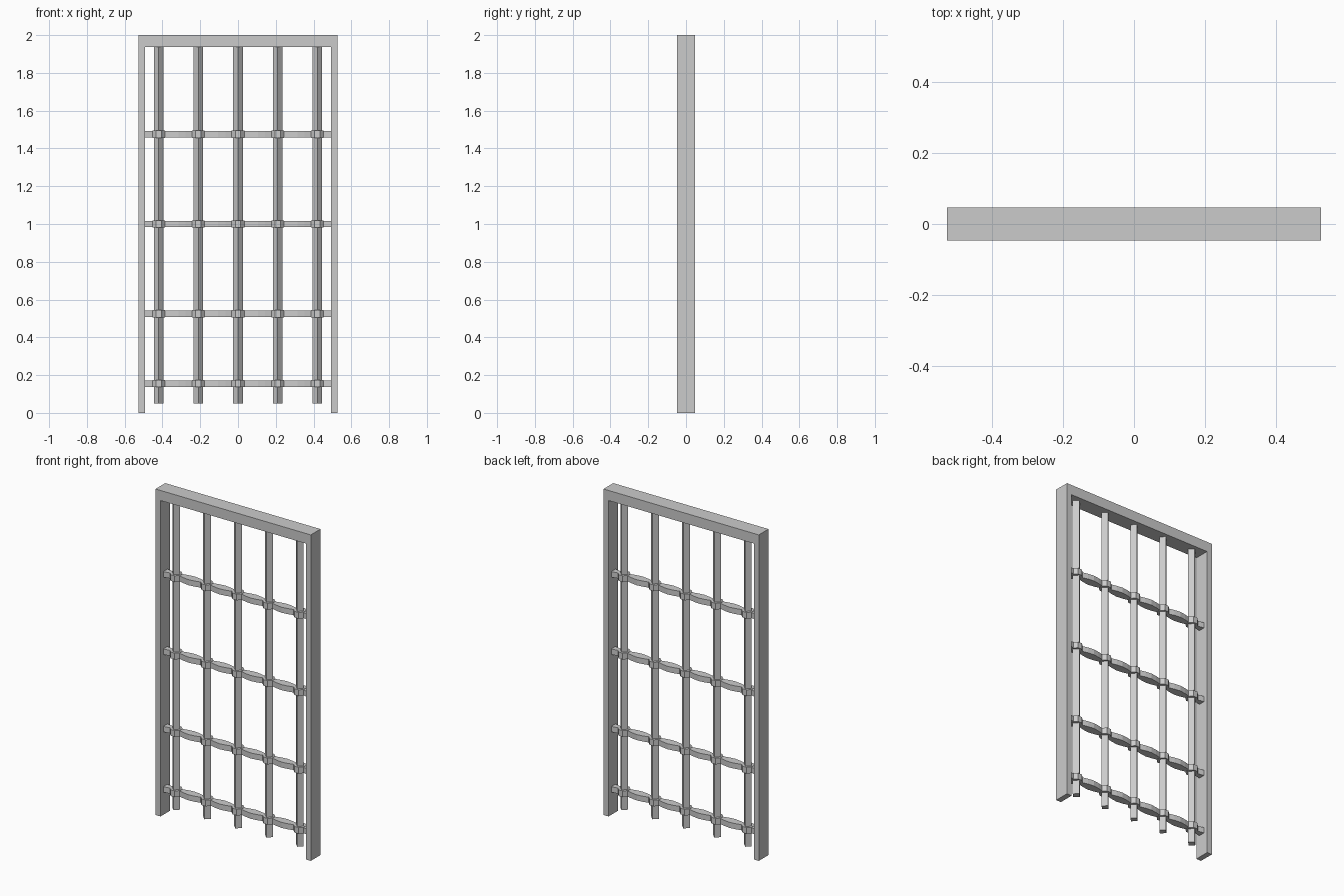
import bpy, bmesh, math

if "Cube" in bpy.data.objects:
    bpy.data.objects.remove(bpy.data.objects["Cube"])


def prism(name, points, axis, low, high):
    """Extrude a closed 2D outline along y or z."""
    bm = bmesh.new()
    place = (lambda a, b: (a, low, b)) if axis == 'y' else (lambda a, b: (a, b, low))
    face = bm.faces.new([bm.verts.new(place(a, b)) for a, b in points])
    ext = bmesh.ops.extrude_face_region(bm, geom=[face])
    d = high - low
    bmesh.ops.translate(bm, vec=(0, d, 0) if axis == 'y' else (0, 0, d),
                        verts=[v for v in ext['geom'] if isinstance(v, bmesh.types.BMVert)])
    bmesh.ops.recalc_face_normals(bm, faces=bm.faces)
    mesh = bpy.data.meshes.new(name)
    bm.to_mesh(mesh)
    bm.free()
    obj = bpy.data.objects.new(name, mesh)
    bpy.context.collection.objects.link(obj)
    return obj


def ngon(cx, r, n, turn=0.0):
    return [(cx + r * math.cos(turn + 2 * math.pi * i / n),
             r * math.sin(turn + 2 * math.pi * i / n)) for i in range(n)]


W, INNER, LINTEL = 0.527, 0.493, 1.938
PITCH = 0.21
bar_x = [PITCH * i for i in range(-2, 3)]
rail_z = [0.155, 0.525, 1.0, 1.475]

# Door frame: two posts and a lintel in one piece
prism("frame", [(-W, 0), (-INNER, 0), (-INNER, LINTEL), (INNER, LINTEL),
                (INNER, 0), (W, 0), (W, 2), (-W, 2)], 'y', -0.047, 0.047)

# Upright square bars, set corner-forward
for x in bar_x:
    prism("upright_bar", ngon(x, 0.026, 4), 'z', 0.05, LINTEL + 0.002)

# Plan of a rail: swells between the uprights, thin at each crossing
edge = [(-INNER, 0.02)]
for i, x in enumerate(bar_x):
    edge.append((x - 0.03, 0.013))
    edge.append((x + 0.03, 0.013))
    if i < len(bar_x) - 1:
        edge += [(x + 0.067, 0.022), (x + PITCH / 2, 0.027), (x + PITCH - 0.067, 0.022)]
edge.append((INNER, 0.02))
rail_plan = [(x, -h) for x, h in edge] + [(x, h) for x, h in reversed(edge)]

# Cross rails with an eight-sided collar at each crossing
for z in rail_z:
    prism("cross_rail", rail_plan, 'z', z - 0.017, z + 0.017)
    for x in bar_x:
        prism("collar", ngon(x, 0.036, 8, math.pi / 8), 'z', z - 0.019, z + 0.019)
